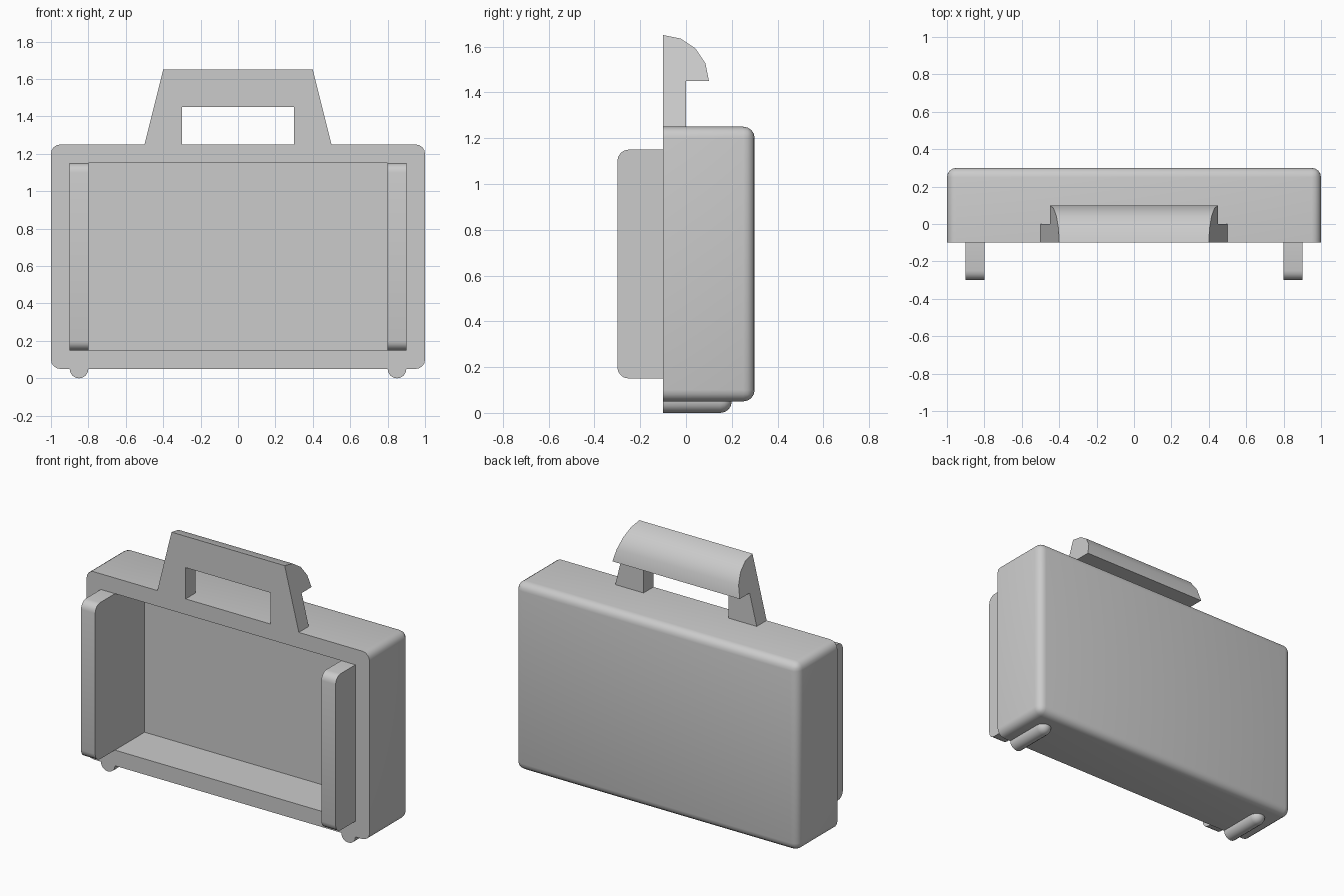
import bpy, bmesh, math
from mathutils import Matrix, Vector

if "Cube" in bpy.data.objects:
    bpy.data.objects.remove(bpy.data.objects["Cube"])

GREY = (0.6, 0.6, 0.6, 1)
grey = bpy.data.materials.new("plain_grey")
grey.use_nodes = True
grey.diffuse_color = GREY
grey.node_tree.nodes["Principled BSDF"].inputs["Base Color"].default_value = GREY

FRONT = -0.1
ROUND = 0.05


def finish(bm, name):
    """Turn a bmesh into a named, shaded object."""
    bmesh.ops.recalc_face_normals(bm, faces=bm.faces[:])
    mesh = bpy.data.meshes.new(name)
    bm.to_mesh(mesh)
    bm.free()
    obj = bpy.data.objects.new(name, mesh)
    mesh.materials.append(grey)
    bpy.context.collection.objects.link(obj)
    shade(obj)
    return obj


def shade(obj):
    bpy.ops.object.select_all(action='DESELECT')
    obj.select_set(True)
    bpy.context.view_layer.objects.active = obj
    bpy.ops.object.shade_smooth_by_angle(angle=math.radians(30))


def box(low, high):
    low, high = Vector(low), Vector(high)
    bm = bmesh.new()
    bmesh.ops.create_cube(bm, size=1, matrix=Matrix.Translation((low + high) / 2)
                          @ Matrix.Diagonal((*(high - low), 1)))
    return bm


def round_edges(bm, rule):
    edges = [e for e in bm.edges if rule(e)]
    bmesh.ops.bevel(bm, geom=edges, offset=ROUND, segments=4, profile=0.5, affect='EDGES')


def at_y(edge, y):
    return all(abs(v.co.y - y) < 0.001 for v in edge.verts)


# Hollow case: every edge rounded except the open front rim
bm = box((-1, FRONT, 0.05), (1, 0.3, 1.25))
round_edges(bm, lambda e: not at_y(e, FRONT))
case = finish(bm, "case_shell")
cutter = finish(box((-0.8, -0.5, 0.15), (0.8, 0.2, 1.15)), "cavity_cutter")
cutter.hide_render = True
hollow = case.modifiers.new("hollow", 'BOOLEAN')
hollow.operation = 'DIFFERENCE'
hollow.object = cutter
hollow.solver = 'EXACT'
bpy.context.view_layer.objects.active = case
bpy.ops.object.modifier_apply(modifier=hollow.name)
bpy.data.objects.remove(cutter)
shade(case)

for side, sign in (("left", 1), ("right", -1)):
    # Side rails standing proud of the rim
    x = 0.85 * sign
    bm = box((x - 0.05, -0.3, 0.15), (x + 0.05, FRONT, 1.15))
    round_edges(bm, lambda e: at_y(e, -0.3) and abs(e.verts[0].co.x - e.verts[1].co.x) > 0.05)
    finish(bm, side + "_rail")

    # Runner feet: capsule with a round back end and a flat front
    bm = bmesh.new()
    bmesh.ops.create_uvsphere(bm, u_segments=16, v_segments=8, radius=ROUND,
                              matrix=Matrix.Rotation(math.pi / 2, 4, 'X'))
    bmesh.ops.bisect_plane(bm, geom=bm.verts[:] + bm.edges[:] + bm.faces[:],
                           plane_co=(0, 0, 0), plane_no=(0, -1, 0), clear_outer=True)
    rim = [e for e in bm.edges if e.is_boundary]
    new = bmesh.ops.extrude_edge_only(bm, edges=rim)["geom"]
    bmesh.ops.translate(bm, verts=[v for v in new if isinstance(v, bmesh.types.BMVert)],
                        vec=(0, -0.25, 0))
    bmesh.ops.holes_fill(bm, edges=[e for e in bm.edges if e.is_boundary], sides=0)
    bmesh.ops.translate(bm, verts=bm.verts[:], vec=(x, 0.15, ROUND))
    finish(bm, side + "_foot")


def slope_x(z):
    """Half width of the tapered handle at a height."""
    return 0.5 - (z - 1.25) / 4


def loft(loop_a, loop_b, name):
    bm = bmesh.new()
    a = [bm.verts.new(p) for p in loop_a]
    b = [bm.verts.new(p) for p in loop_b]
    bm.faces.new(a)
    bm.faces.new(b)
    for i in range(len(a)):
        j = (i + 1) % len(a)
        bm.faces.new((a[i], a[j], b[j], b[i]))
    return finish(bm, name)


# Grip: quarter-round section running between the sloped ends
section = [(FRONT, 1.45)]
for i in range(5):
    t = math.pi / 8 * i
    section.append((FRONT + 0.2 * math.cos(t), 1.45 + 0.2 * math.sin(t)))
loft([(-slope_x(z), y, z) for y, z in section],
     [(slope_x(z), y, z) for y, z in section], "handle_grip")

# Handle posts with sloped outer sides
for side, sign in (("left", 1), ("right", -1)):
    outline = [(0.3, 1.25), (slope_x(1.25), 1.25), (slope_x(1.45), 1.45), (0.3, 1.45)]
    loft([(sign * x, FRONT, z) for x, z in outline],
         [(sign * x, 0, z) for x, z in outline], side + "_handle_post")
